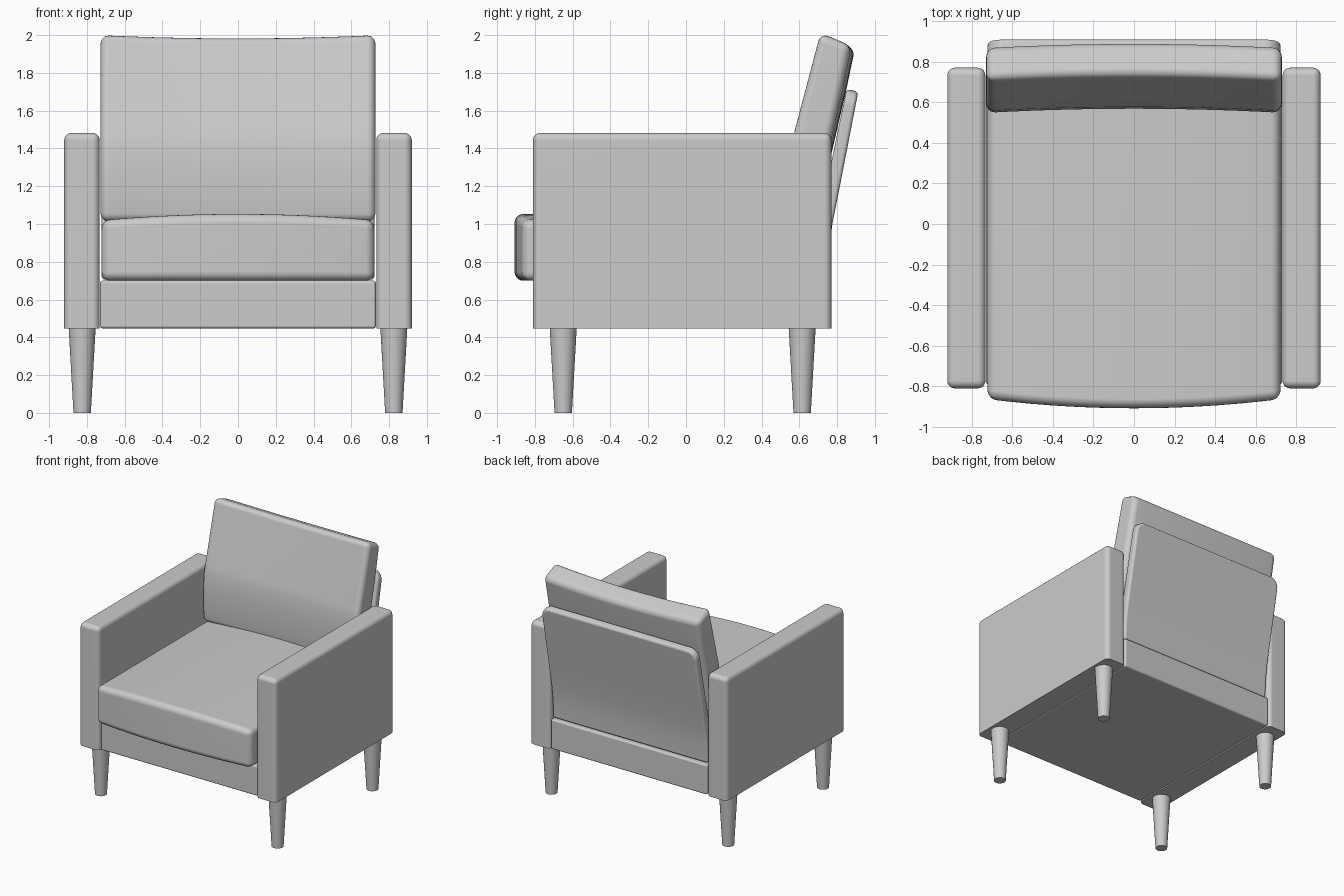
import bpy, bmesh, math
from mathutils import Vector

if "Cube" in bpy.data.objects:
    bpy.data.objects.remove(bpy.data.objects["Cube"])


def sharp_edges(bm, flat_bottom):
    zmin = min(v.co.z for v in bm.verts)
    out = []
    for e in bm.edges:
        on_floor = all(v.co.z < zmin + 1e-4 for v in e.verts)
        if e.calc_face_angle(0) > 0.6 and not (flat_bottom and on_floor):
            out.append(e)
    return out


def padded(name, profile, x0, x1, radius, flat_bottom=False, corner=None, cuts=0, deform=None):
    """Side profile (y, z) extruded along x, with rounded edges and optional padding shape."""
    bm = bmesh.new()
    face = bm.faces.new([bm.verts.new((x0, y, z)) for y, z in profile])
    ext = bmesh.ops.extrude_face_region(bm, geom=[face], use_keep_orig=True)
    for v in ext["geom"]:
        if isinstance(v, bmesh.types.BMVert):
            v.co.x = x1
    bmesh.ops.recalc_face_normals(bm, faces=bm.faces)
    if corner:
        z_min, r = corner
        edges = [e for e in bm.edges if all(v.co.z > z_min for v in e.verts)
                 and abs(e.verts[0].co.x - e.verts[1].co.x) < 1e-5]
        bmesh.ops.bevel(bm, geom=edges, offset=r, segments=6, profile=0.5, affect='EDGES')
    bmesh.ops.bevel(bm, geom=sharp_edges(bm, flat_bottom), offset=radius, segments=5,
                    profile=0.5, affect='EDGES')
    for i in range(1, cuts):
        x = x0 + (x1 - x0) * i / cuts
        bmesh.ops.bisect_plane(bm, geom=bm.verts[:] + bm.edges[:] + bm.faces[:],
                               plane_co=(x, 0, 0), plane_no=(1, 0, 0))
    if deform:
        for v in bm.verts:
            v.co += Vector(deform(v.co))
    mesh = bpy.data.meshes.new(name)
    bm.to_mesh(mesh)
    bm.free()
    ob = bpy.data.objects.new(name, mesh)
    bpy.context.collection.objects.link(ob)
    smooth(ob)
    wn = ob.modifiers.new("even_shading", 'WEIGHTED_NORMAL')
    wn.keep_sharp = True
    return ob


def smooth(ob):
    bpy.ops.object.select_all(action='DESELECT')
    ob.select_set(True)
    bpy.context.view_layer.objects.active = ob
    bpy.ops.object.shade_smooth_by_angle(angle=math.radians(35))


def box(y0, y1, z0, z1):
    return [(y0, z0), (y1, z0), (y1, z1), (y0, z1)]


def bulge(x):
    return max(0.0, 1 - (x / 0.72) ** 2)


def seat_shape(c):
    up = min(1.0, max(0.0, (c.z - 0.7) / 0.32))
    return (0, -0.045 * bulge(c.x) if c.y < -0.5 else 0, 0.033 * bulge(c.x) * up)


def back_shape(c):
    top = max(0.0, (c.z - 1.5) / 0.5)
    return (0, 0.02 * bulge(c.x), -0.017 * bulge(c.x) * top)


# Arms and tapered legs, mirrored left and right
for side, s in (("left", -1), ("right", 1)):
    a, b = sorted((s * 0.732, s * 0.92))
    padded(side + "_arm", box(-0.81, 0.77, 0.447, 1.482), a, b, 0.038, flat_bottom=True)
    for end, y in (("front", -0.65), ("back", 0.615)):
        bpy.ops.mesh.primitive_cone_add(vertices=32, radius1=0.046, radius2=0.072,
                                        depth=0.46, location=(s * 0.825, y, 0.23))
        leg = bpy.context.object
        leg.name = f"{end}_{side}_leg"
        smooth(leg)

# Base frame under the seat
padded("base", box(-0.79, 0.765, 0.447, 0.70), -0.73, 0.73, 0.015)

# Crowned seat cushion
padded("seat_cushion", box(-0.863, 0.62, 0.70, 1.02), -0.722, 0.722, 0.045,
       cuts=14, deform=seat_shape)

# Leaning back cushion
padded("back_cushion",
       [(0.56, 1.01), (0.548, 1.15), (0.548, 1.3), (0.557, 1.42), (0.575, 1.5),
        (0.71, 2.013), (0.875, 1.945), (0.825, 1.7), (0.745, 1.35), (0.70, 1.02)],
       -0.728, 0.728, 0.045, cuts=14, deform=back_shape)

# Bent outer back panel with rounded top corners
padded("back_panel",
       [(0.67, 0.705), (0.748, 0.705), (0.755, 0.85), (0.775, 1.0), (0.805, 1.15),
        (0.84, 1.33), (0.912, 1.70), (0.85, 1.715), (0.77, 1.33), (0.70, 1.0)],
       -0.722, 0.722, 0.02, corner=(1.69, 0.08))
